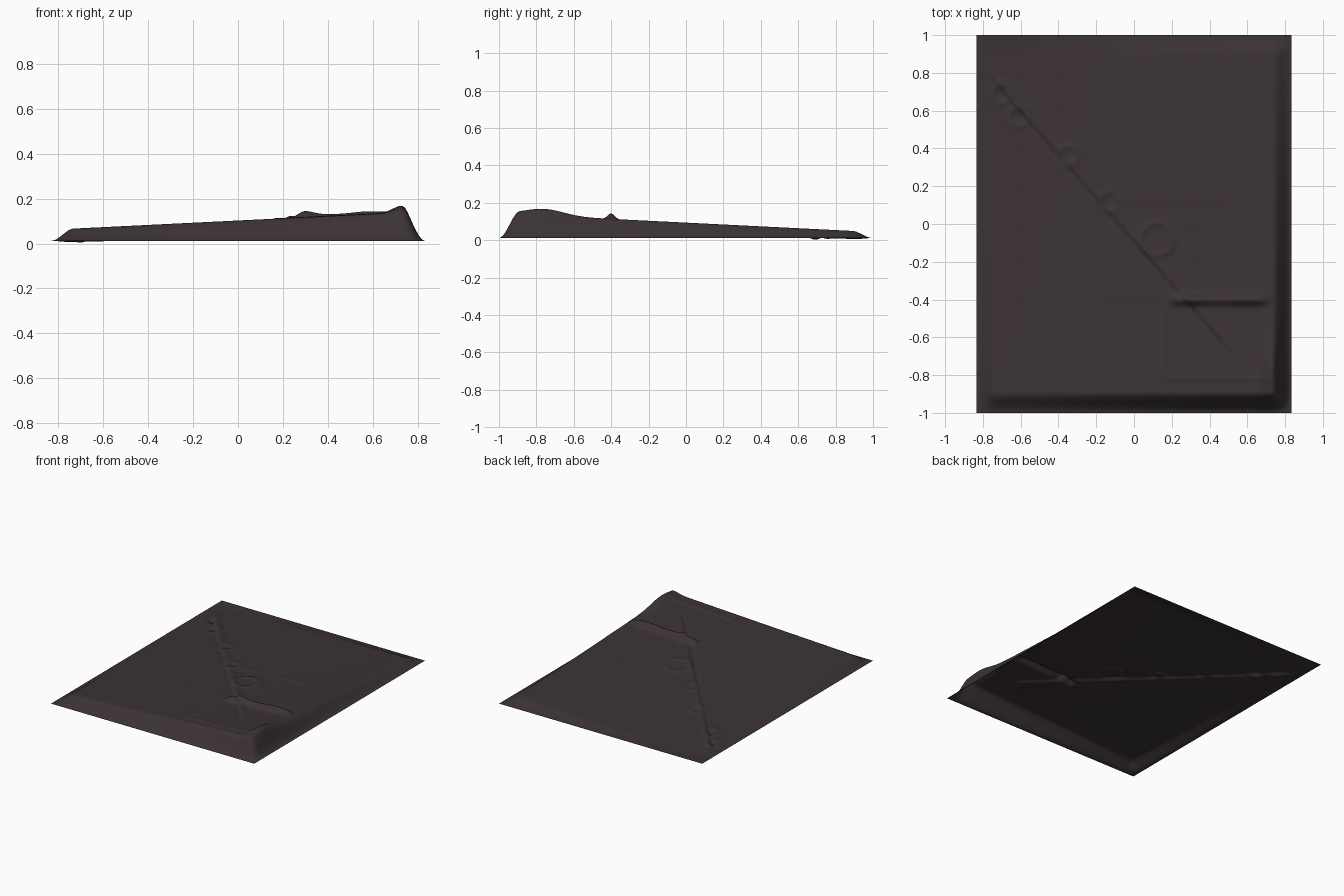
import bpy, bmesh, math

if "Cube" in bpy.data.objects:
    bpy.data.objects.remove(bpy.data.objects["Cube"])

HX, HY, RIM = 0.833, 1.0, 0.012


def smooth(t):
    t = max(0.0, min(1.0, t))
    return t * t * (3 - 2 * t)


def bell(d, s):
    return math.exp(-(d / s) ** 2)


def ramp(v, lo, hi, soft=0.05):
    # soft window, 1 between lo and hi
    return smooth((v - lo) / soft + 0.5) * smooth((hi - v) / soft + 0.5)


def height(x, y):
    # warped slope rising towards the front right corner
    u, v = (x + 0.75) / 1.5, (y + 0.9) / 1.8
    front = 0.066 + 0.074 * u
    back = 0.006 + 0.044 * u
    z = front + (back - front) * v
    # diagonal double ridge with a shallow groove
    d = (y - 0.55 + 1.14 * (x + 0.55)) / 1.516
    fade = ramp(x, -0.78, 0.5, 0.1)
    z += fade * (0.008 * bell(d - 0.005, 0.03) - 0.009 * bell(d + 0.02, 0.014))
    # small knots along the diagonal
    for cx, cy in ((-0.7, 0.69), (-0.61, 0.57), (-0.35, 0.36), (-0.13, 0.12)):
        r = math.hypot(x - cx, y - cy)
        z += 0.007 * bell(r - 0.05, 0.022) - 0.006 * bell(r, 0.04)
    # round ring in the middle and a faint neighbour
    z += 0.008 * bell(math.hypot(x - 0.12, y + 0.08) - 0.085, 0.018)
    z += 0.002 * bell(math.hypot(x - 0.32, y + 0.08) - 0.085, 0.02)
    # square panel outline at the front right
    z += ramp(x, 0.2, 0.7, 0.08) * bell(y + 0.4, 0.028) * (
        0.03 + 0.012 * bell(x - 0.31, 0.06) + 0.006 * bell(x - 0.57, 0.08))
    z += 0.006 * ramp(y, -0.82, -0.42) * bell(x - 0.165, 0.015)
    z += 0.005 * ramp(x, 0.17, 0.7) * bell(y + 0.82, 0.015)
    # faint larger outlines
    z += 0.003 * ramp(x, -0.1, 0.5) * bell(y - 0.13, 0.02)
    z += 0.002 * ramp(x, -0.17, 0.2) * bell(y + 0.38, 0.02)
    # raised corner
    z += 0.036 * bell(x - 0.725, 0.05) * bell(y + 0.76, 0.15)
    # sloping border down to the rim
    k = smooth((HX - abs(x)) / 0.1) * smooth((HY - abs(y)) / 0.11)
    return max(0.0, RIM + (z - RIM) * k)


# one open relief sheet
bm = bmesh.new()
bmesh.ops.create_grid(bm, x_segments=170, y_segments=204, size=1.0)
for v in bm.verts:
    v.co.x *= HX
    v.co.z = height(v.co.x, v.co.y)
for f in bm.faces:
    f.smooth = True
mesh = bpy.data.meshes.new("relief_tile")
bm.to_mesh(mesh)
bm.free()

mat = bpy.data.materials.new("dark brown")
mat.diffuse_color = (0.045, 0.033, 0.033, 1)
mat.use_nodes = True
mat.node_tree.nodes["Principled BSDF"].inputs["Base Color"].default_value = mat.diffuse_color
mesh.materials.append(mat)
tile = bpy.data.objects.new("relief_tile", mesh)
bpy.context.collection.objects.link(tile)
